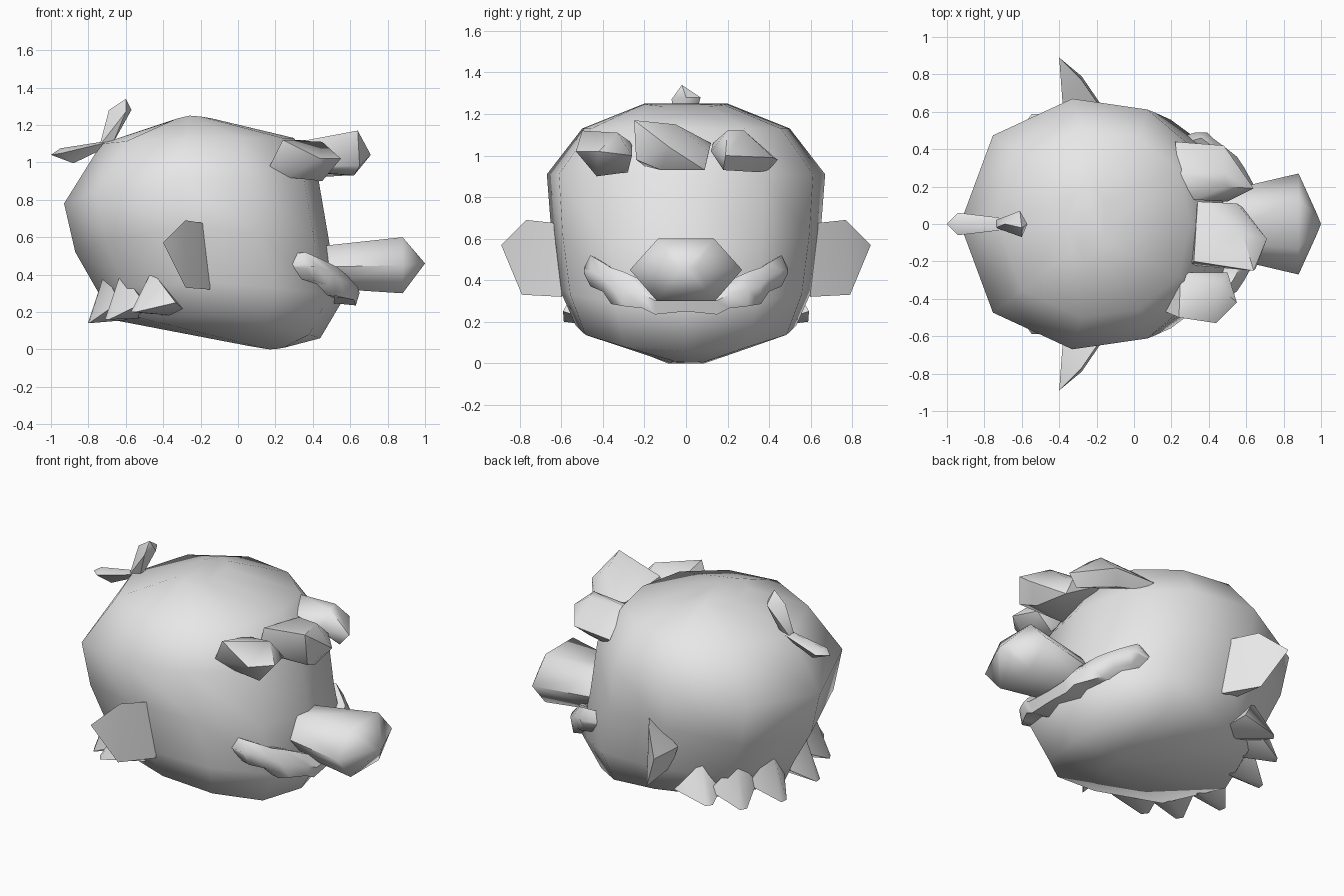
import bpy, bmesh, math
from mathutils import Vector

grey = bpy.data.materials.new("light grey")
grey.diffuse_color = (0.8, 0.8, 0.8, 1)


def finish(name, bm, angle):
    bmesh.ops.recalc_face_normals(bm, faces=bm.faces)
    mesh = bpy.data.meshes.new(name)
    bm.to_mesh(mesh)
    bm.free()
    mesh.materials.append(grey)
    ob = bpy.data.objects.new(name, mesh)
    bpy.context.collection.objects.link(ob)
    bpy.ops.object.select_all(action='DESELECT')
    bpy.context.view_layer.objects.active = ob
    ob.select_set(True)
    bpy.ops.object.shade_smooth_by_angle(angle=math.radians(angle))
    return ob


def hull(name, points, angle=50, flip=1):
    bm = bmesh.new()
    for x, y, z in points:
        bm.verts.new((x, y * flip, z))
    res = bmesh.ops.convex_hull(bm, input=bm.verts)
    loose = {v for v in res["geom_interior"] if isinstance(v, bmesh.types.BMVert)}
    bmesh.ops.delete(bm, geom=list(loose), context='VERTS')
    return finish(name, bm, angle)


def loft(bm, rings, closed=True):
    rows = [[bm.verts.new(p) for p in ring] for ring in rings]
    n = len(rows[0])
    for a, b in zip(rows, rows[1:]):
        for i in range(n):
            j = (i + 1) % n
            bm.faces.new((a[i], a[j], b[j], b[i]))
    bm.faces.new(rows[0])
    bm.faces.new(rows[-1])


# Round head: stacked rings, blunter towards the face
# back x, widest x, front x, half width, back z, side z, front z
LEVELS = [
    (-0.36, -0.26, -0.14, 0.20, 1.22, 1.25, 1.235),
    (-0.73, -0.28, 0.30, 0.50, 1.10, 1.13, 1.13),
    (-0.93, -0.33, 0.43, 0.67, 0.78, 0.91, 0.91),
    (-0.87, -0.30, 0.49, 0.65, 0.52, 0.65, 0.56),
    (-0.75, -0.22, 0.57, 0.61, 0.31, 0.36, 0.28),
    (-0.68, -0.15, 0.44, 0.53, 0.16, 0.18, 0.06),
    (0.02, 0.17, 0.25, 0.09, 0.03, 0.0, 0.01),
]
half = [0, 32, 60, 90, 135, 180]
angles = half + [360 - a for a in half[-2:0:-1]]
rings = []
for xb, xw, xf, w, zb, zs, zf in LEVELS:
    ring = []
    for a in angles:
        c, s = math.cos(math.radians(a)), math.sin(math.radians(a))
        front = c > 0.01
        k = 1.0
        if front:
            k = (abs(c) ** 2.5 + abs(s) ** 2.5) ** (-1 / 2.5)
        cx, sy = c * k, s * k
        x = xw + cx * (xf - xw if front else xw - xb)
        z = zs + (abs(cx) ** 1.6) * ((zf if front else zb) - zs)
        ring.append((x, sy * w, z))
    rings.append(ring)
bm = bmesh.new()
loft(bm, rings)
finish("head", bm, 80)

# Long blunt nose
nose = [(1.0, 0, 0.46), (0.98, 0.05, 0.46), (0.98, -0.05, 0.46)]
for x, k, cz, h in ((0.88, 1.0, 0.45, 0.15), (0.42, 0.6, 0.44, 0.11)):
    for s in (-1, 1):
        nose += [(x, s * 0.135 * k, cz + h), (x, s * 0.27 * k, cz),
                 (x, s * 0.14 * k, cz - h)]
hull("nose", nose, 70)

# Moustache band under the nose: half width, front x, top z, bottom z
STATIONS = [(0.0, 0.62, 0.36, 0.25), (0.15, 0.63, 0.37, 0.235),
            (0.21, 0.62, 0.40, 0.265), (0.30, 0.57, 0.44, 0.275),
            (0.36, 0.53, 0.46, 0.285), (0.40, 0.48, 0.485, 0.345),
            (0.46, 0.40, 0.52, 0.37), (0.49, 0.37, 0.46, 0.43)]
full = [(-y, x, t, b) for y, x, t, b in STATIONS[:0:-1]] + STATIONS
bm = bmesh.new()
loft(bm, [[(x - 0.04, y, t), (x + 0.02, y, (t + b) / 2), (x, y, b),
           (x - 0.2, y * 0.9, b + 0.02), (x - 0.2, y * 0.9, t - 0.02)]
          for y, x, t, b in full])
finish("moustache", bm, 60)

# Ears
EAR = [(-0.15, 0.58, 0.67), (-0.28, 0.77, 0.69), (-0.40, 0.89, 0.57),
       (-0.28, 0.79, 0.33), (-0.15, 0.60, 0.32), (-0.38, 0.62, 0.54),
       (-0.28, 0.55, 0.36)]
for side, s in (("left", 1), ("right", -1)):
    hull(side + "_ear", EAR, 40, s)

# Three tufts of hair over the brow
hull("brow_tuft_right", [
    (0.17, -0.47, 0.98), (0.24, -0.50, 1.12), (0.25, -0.26, 1.06),
    (0.45, -0.33, 1.11), (0.50, -0.26, 1.00), (0.55, -0.42, 1.02),
    (0.44, -0.53, 1.02), (0.45, -0.43, 0.90), (0.38, -0.28, 0.92),
    (0.26, -0.43, 0.92)])
hull("brow_tuft_middle", [
    (0.30, -0.22, 0.98), (0.32, -0.20, 1.11), (0.34, 0.12, 1.06),
    (0.55, 0.11, 1.02), (0.64, -0.25, 1.17), (0.58, -0.05, 1.15),
    (0.71, -0.08, 1.04), (0.65, -0.24, 0.98), (0.62, -0.12, 0.93),
    (0.58, 0.09, 0.93), (0.36, -0.20, 0.95)])
hull("brow_tuft_left", [
    (0.22, 0.44, 0.98), (0.24, 0.27, 1.12), (0.32, 0.13, 1.06),
    (0.50, 0.12, 1.02), (0.64, 0.19, 1.00), (0.48, 0.42, 0.99),
    (0.48, 0.28, 1.12), (0.50, 0.20, 1.12), (0.58, 0.18, 0.93),
    (0.42, 0.35, 0.92), (0.28, 0.40, 0.93)])

# Two little hair sprigs on the crown
hull("upright_sprig", [
    (-0.74, -0.02, 1.09), (-0.74, 0.02, 1.09), (-0.67, -0.015, 1.10),
    (-0.67, 0.015, 1.10), (-0.69, 0.0, 1.28), (-0.60, -0.02, 1.34),
    (-0.61, 0.07, 1.28), (-0.60, -0.07, 1.27), (-0.57, 0.0, 1.28)])
hull("trailing_sprig", [
    (-0.60, -0.02, 1.13), (-0.60, 0.02, 1.13), (-0.72, 0.02, 1.10),
    (-0.72, -0.02, 1.10), (-0.94, 0.06, 1.05), (-0.94, -0.06, 1.05),
    (-0.95, 0.0, 1.075), (-1.0, 0.0, 1.04), (-0.88, 0.0, 0.995)])

# Pointed locks hanging round the nape: root x, y; tip x, y, z
LOCKS = [(-0.66, 0.15, -0.80, 0.17, 0.14), (-0.58, 0.36, -0.70, 0.43, 0.16),
         (-0.42, 0.47, -0.56, 0.57, 0.20)]
for side, s in (("left", 1), ("right", -1)):
    for i, (rx, ry, tx, ty, tz) in enumerate(LOCKS):
        root = Vector((rx, ry, 0.0))
        out = Vector((tx - rx, ty - ry, 0)).normalized()
        across = Vector((-out.y, out.x, 0)) * 0.15
        pts = [root + across + Vector((0, 0, 0.25)),
               root - across + Vector((0, 0, 0.25)),
               root + out * 0.05 + Vector((0, 0, 0.42)),
               root - out * 0.22 + Vector((0, 0, 0.17)),
               Vector((tx, ty, tz)) + across * 0.15,
               Vector((tx, ty, tz)) - across * 0.15]
        hull(f"{side}_nape_lock_{i + 1}", pts, 50, s)
